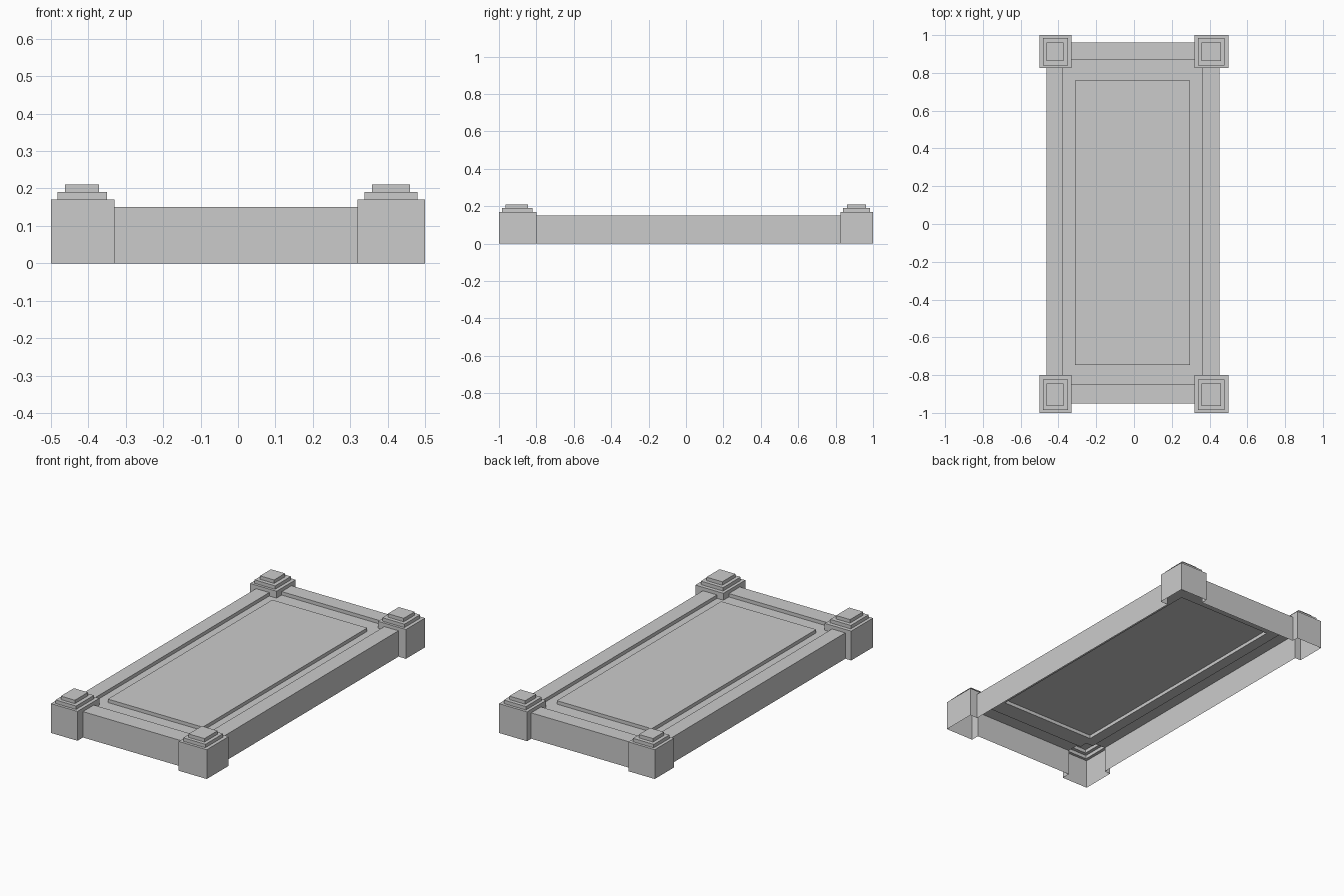
import bpy, bmesh

if "Cube" in bpy.data.objects:
    bpy.data.objects.remove(bpy.data.objects["Cube"])

# Each level is (part, x0, x1, y0, y1, top z); later levels override earlier ones
levels = [
    ("border_frame", -0.462, 0.452, -0.95, 0.962, 0.15),
    ("recessed_floor", -0.377, 0.361, -0.85, 0.872, 0.13),
    ("raised_panel", -0.312, 0.297, -0.747, 0.76, 0.15),
]

# Corner posts: a block with two stepped tiers
post_x = {"left": [(-0.5, -0.33), (-0.482, -0.35), (-0.462, -0.372)],
          "right": [(0.32, 0.5), (0.338, 0.48), (0.358, 0.46)]}
post_y = {"front": [(-1.0, -0.8), (-0.984, -0.822), (-0.964, -0.844)],
          "back": [(0.825, 1.0), (0.84, 0.984), (0.862, 0.962)]}
for side, xs in post_x.items():
    for end, ys in post_y.items():
        for (x0, x1), (y0, y1), z in zip(xs, ys, (0.17, 0.19, 0.21)):
            levels.append((f"{end}_{side}_post", x0, x1, y0, y1, z))

gx = sorted({v for l in levels for v in l[1:3]})
gy = sorted({v for l in levels for v in l[3:5]})


def cell(i, j):
    """Part name and height of one grid cell (None, 0 outside)."""
    if not (0 <= i < len(gx) - 1 and 0 <= j < len(gy) - 1):
        return None, 0.0
    x, y = (gx[i] + gx[i + 1]) / 2, (gy[j] + gy[j + 1]) / 2
    hit = (None, 0.0)
    for name, x0, x1, y0, y1, z in levels:
        if x0 < x < x1 and y0 < y < y1:
            hit = (name, z)
    return hit


# Hollow open-bottomed shell: a top for each cell, a wall wherever the height drops
meshes = {}
for i in range(len(gx) - 1):
    for j in range(len(gy) - 1):
        name, z = cell(i, j)
        if not name:
            continue
        bm = meshes.setdefault(name, bmesh.new())
        c = [(gx[i], gy[j]), (gx[i + 1], gy[j]),
             (gx[i + 1], gy[j + 1]), (gx[i], gy[j + 1])]
        bm.faces.new([bm.verts.new((*p, z)) for p in c])
        for k, (di, dj) in enumerate([(0, -1), (1, 0), (0, 1), (-1, 0)]):
            low = cell(i + di, j + dj)[1]
            if low < z:
                a, b = c[k], c[(k + 1) % 4]
                bm.faces.new([bm.verts.new(p) for p in
                              ((*a, low), (*b, low), (*b, z), (*a, z))])

# Weld and tidy each part into clean flat faces
for name, bm in meshes.items():
    bmesh.ops.remove_doubles(bm, verts=bm.verts, dist=1e-5)
    bmesh.ops.dissolve_limit(bm, angle_limit=0.01, verts=bm.verts, edges=bm.edges)
    me = bpy.data.meshes.new(name)
    bm.to_mesh(me)
    bm.free()
    bpy.context.collection.objects.link(bpy.data.objects.new(name, me))
